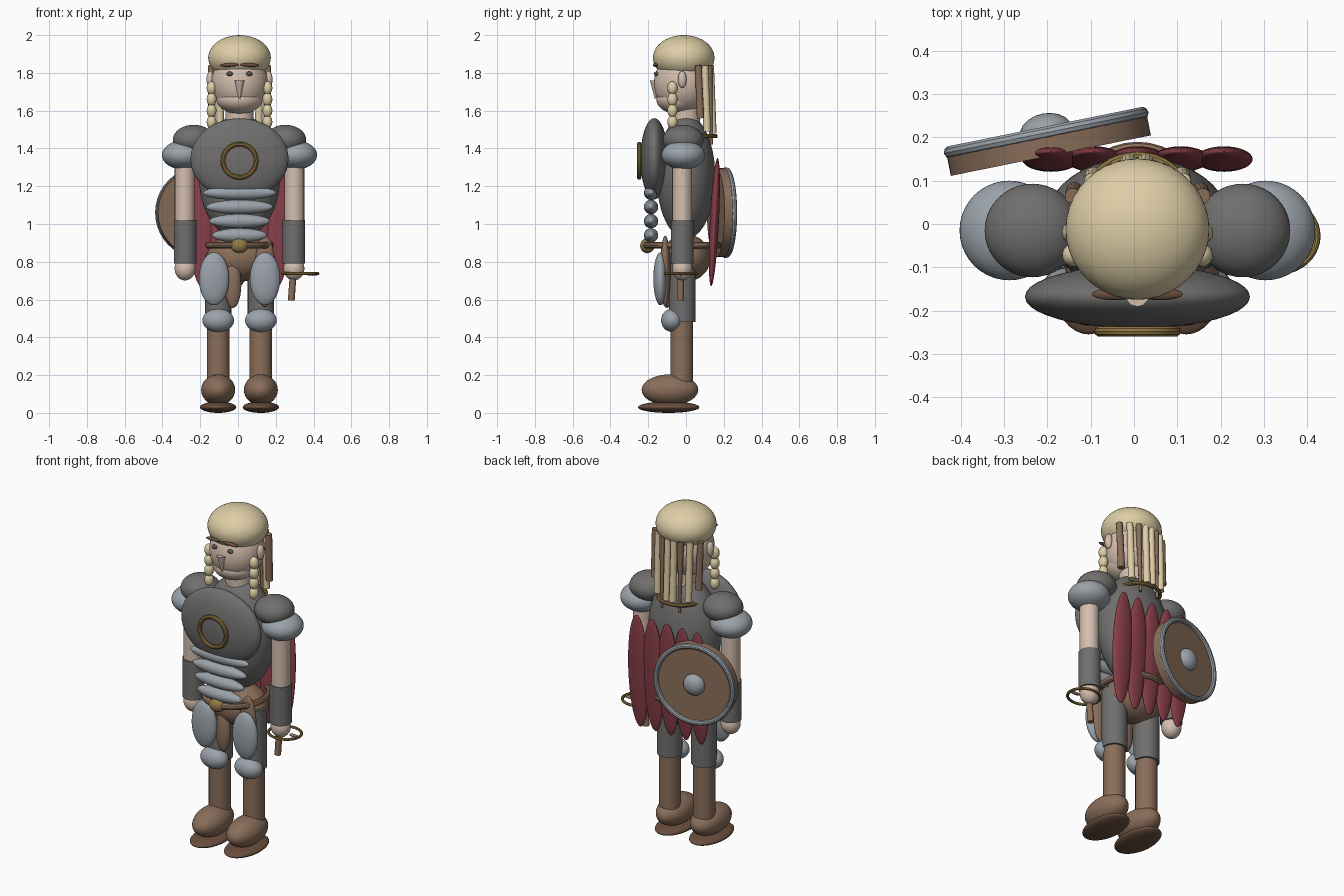
import bpy
from math import pi, sin, cos
from mathutils import Vector

cube = bpy.data.objects.get("Cube")
if cube:
    bpy.data.objects.remove(cube, do_unlink=True)

SHIFT = 0.008  # whole figure sits slightly toward its left


def material(name, rgb):
    lin = [((c / 255 + 0.055) / 1.055) ** 2.4 for c in rgb]
    m = bpy.data.materials.new(name)
    m.use_nodes = True
    m.diffuse_color = (*lin, 1)
    m.node_tree.nodes["Principled BSDF"].inputs["Base Color"].default_value = (*lin, 1)
    return m


SKIN = material("skin", (212, 190, 174))
BLOND = material("blond_hair", (222, 206, 166))
STEEL = material("light_steel", (154, 162, 169))
IRON = material("dark_iron", (112, 111, 110))
LEATHER = material("leather", (138, 110, 90))
SOLE = material("dark_leather", (106, 78, 62))
RED = material("red_cloth", (136, 62, 72))
GOLD = material("old_gold", (146, 120, 68))
EYE = material("eye_grey", (90, 88, 88))


def finish(name, mat, loc, size=(1, 1, 1), rot=(0, 0, 0)):
    o = bpy.context.object
    o.name = name
    o.location = (loc[0] + SHIFT, loc[1], loc[2])
    o.scale = size
    o.rotation_euler = rot
    o.data.materials.append(mat)
    return o


def ball(name, mat, loc, size, rot=(0, 0, 0), detail=4):
    bpy.ops.mesh.primitive_ico_sphere_add(subdivisions=detail, radius=1)
    return finish(name, mat, loc, size, rot)


def rod(name, mat, a, b, r1, r2=None, sides=24):
    """Cylinder or cone from point a to point b."""
    a, b = Vector(a), Vector(b)
    bpy.ops.mesh.primitive_cone_add(vertices=sides, radius1=r1,
                                    radius2=r1 if r2 is None else r2, depth=(b - a).length)
    rot = Vector((0, 0, 1)).rotation_difference(b - a).to_euler()
    return finish(name, mat, (a + b) / 2, rot=rot)


def ring(name, mat, loc, radius, thick, size=(1, 1, 1), rot=(0, 0, 0)):
    bpy.ops.mesh.primitive_torus_add(major_radius=radius, minor_radius=thick,
                                     major_segments=40, minor_segments=10)
    return finish(name, mat, loc, size, rot)


# Head
ball("head", SKIN, (0, -0.02, 1.745), (0.15, 0.15, 0.165))
ball("jaw", SKIN, (0, -0.045, 1.66), (0.122, 0.112, 0.077))
ball("hair_cap", BLOND, (0, -0.012, 1.88), (0.166, 0.163, 0.12))
rod("neck", SKIN, (0, 0, 1.48), (0, 0, 1.66), 0.075)
rod("nose", SKIN, (0, -0.162, 1.665), (0, -0.164, 1.76), 0.004, 0.027, 12)

# Torso and breastplate
ball("torso", IRON, (0, 0, 1.25), (0.215, 0.155, 0.33))
ball("breastplate", IRON, (0, -0.168, 1.345), (0.26, 0.073, 0.215))
ring("chest_ring", GOLD, (0, -0.248, 1.335), 0.088, 0.012, rot=(pi / 2, 0, 0))
for i in range(4):
    ball("belly_band", STEEL, (0, -0.185, 1.165 - 0.075 * i),
         (0.195 - 0.016 * i, 0.038, 0.038), detail=3)

# Hips and belt
ball("hips", LEATHER, (0, 0, 0.82), (0.175, 0.13, 0.125))
ring("belt", LEATHER, (0, -0.022, 0.888), 0.18, 0.018, size=(0.92, 1.07, 1))
ball("buckle", GOLD, (0, -0.205, 0.885), (0.048, 0.038, 0.04), detail=3)
ball("cloth_flap", LEATHER, (-0.035, -0.1, 0.68), (0.045, 0.03, 0.125), detail=3)
ball("scabbard", LEATHER, (0.135, -0.11, 0.75), (0.055, 0.028, 0.19), detail=3)

# Paired parts
for s, side in ((-1, "right_"), (1, "left_")):
    # Face details and braids
    ball(side + "ear", SKIN, (0.155 * s, -0.02, 1.765), (0.02, 0.023, 0.045), detail=3)
    ball(side + "eye", EYE, (0.052 * s, -0.158, 1.795), (0.017, 0.012, 0.012), detail=3)
    ball(side + "brow", SOLE, (0.052 * s, -0.162, 1.842), (0.053, 0.014, 0.01),
         rot=(0, 0.06 * s, 0), detail=3)
    for i in range(4):
        ball(side + "braid_bead", BLOND, (0.148 * s, -0.072, 1.72 - 0.06 * i),
             (0.026, 0.027, 0.036), detail=3)

    # Shoulders and arms
    ball(side + "pauldron", IRON, (0.243 * s, -0.015, 1.445), (0.11, 0.108, 0.08))
    ball(side + "shoulder_guard", STEEL, (0.296 * s, -0.015, 1.365), (0.115, 0.115, 0.077))
    rod(side + "arm", SKIN, (0.29 * s, -0.02, 0.98), (0.29 * s, -0.02, 1.36), 0.053)
    rod(side + "bracer", IRON, (0.288 * s, -0.02, 0.79), (0.288 * s, -0.02, 1.02), 0.06)
    ball(side + "hand", SKIN, (0.288 * s, -0.02, 0.765), (0.056, 0.053, 0.064), detail=3)

    # Legs and boots
    x = 0.113 * s
    rod(side + "thigh", IRON, (x, -0.02, 0.48), (x, -0.02, 0.84), 0.07)
    ball(side + "thigh_plate", STEEL, (0.135 * s, -0.135, 0.71), (0.08, 0.038, 0.14))
    ball(side + "knee_guard", STEEL, (x, -0.072, 0.49), (0.084, 0.06, 0.062))
    rod(side + "boot_shaft", LEATHER, (x, -0.022, 0.12), (x, -0.022, 0.5), 0.06)
    ball(side + "boot_foot", LEATHER, (x, -0.085, 0.122), (0.09, 0.15, 0.082))
    ball(side + "boot_sole", SOLE, (x, -0.092, 0.03), (0.096, 0.163, 0.03))

# Hair locks down the back, gathered by a ring
locks = ((0.15, 0.065, 1.56), (0.105, 0.1, 1.49), (0.06, 0.122, 1.42), (0.02, 0.13, 1.48))
for s in (-1, 1):
    for i, (x, y, end) in enumerate(locks):
        rod("hair_lock", BLOND if i % 2 else LEATHER, (x * s, y, 1.84),
            (x * s * 0.97, y + 0.012, end), 0.018, 0.02 if i != 2 else 0.008, 12)
ring("hair_ring", GOLD, (0, 0.03, 1.465), 0.127, 0.011)

# Cape made of five long panels
for i in range(-2, 3):
    ball("cape_panel", RED, (0.1 * i, 0.15, 1.01), (0.066, 0.024, 0.34), rot=(-0.05, 0, 0))

# Round shield slung on the back
TURN = 0.2
normal = Vector((-sin(TURN), cos(TURN), 0))
base = Vector((-0.2, 0.158, 1.06))
rod("shield_wood", LEATHER, base, base + normal * 0.052, 0.236, sides=40)
ring("shield_rim", STEEL, base + normal * 0.054, 0.226, 0.015, rot=(pi / 2, 0, TURN))
ball("shield_boss", STEEL, base + normal * 0.054, (0.062, 0.045, 0.062), rot=(0, 0, TURN), detail=3)

# Sword hilt in the left hand
ring("sword_guard", GOLD, (0.322, -0.028, 0.737), 0.09, 0.008, size=(1.03, 0.92, 1))
rod("sword_grip", LEATHER, (0.274, -0.028, 0.595), (0.286, -0.028, 0.76), 0.018, sides=12)
ball("guard_tip", LEATHER, (0.385, -0.028, 0.735), (0.035, 0.01, 0.009), detail=3)

# Keep rounded parts smooth and cut edges crisp
bpy.ops.object.select_all(action="DESELECT")
for o in bpy.context.scene.objects:
    if o.type == "MESH":
        o.select_set(True)
bpy.ops.object.shade_smooth_by_angle(angle=0.6)
